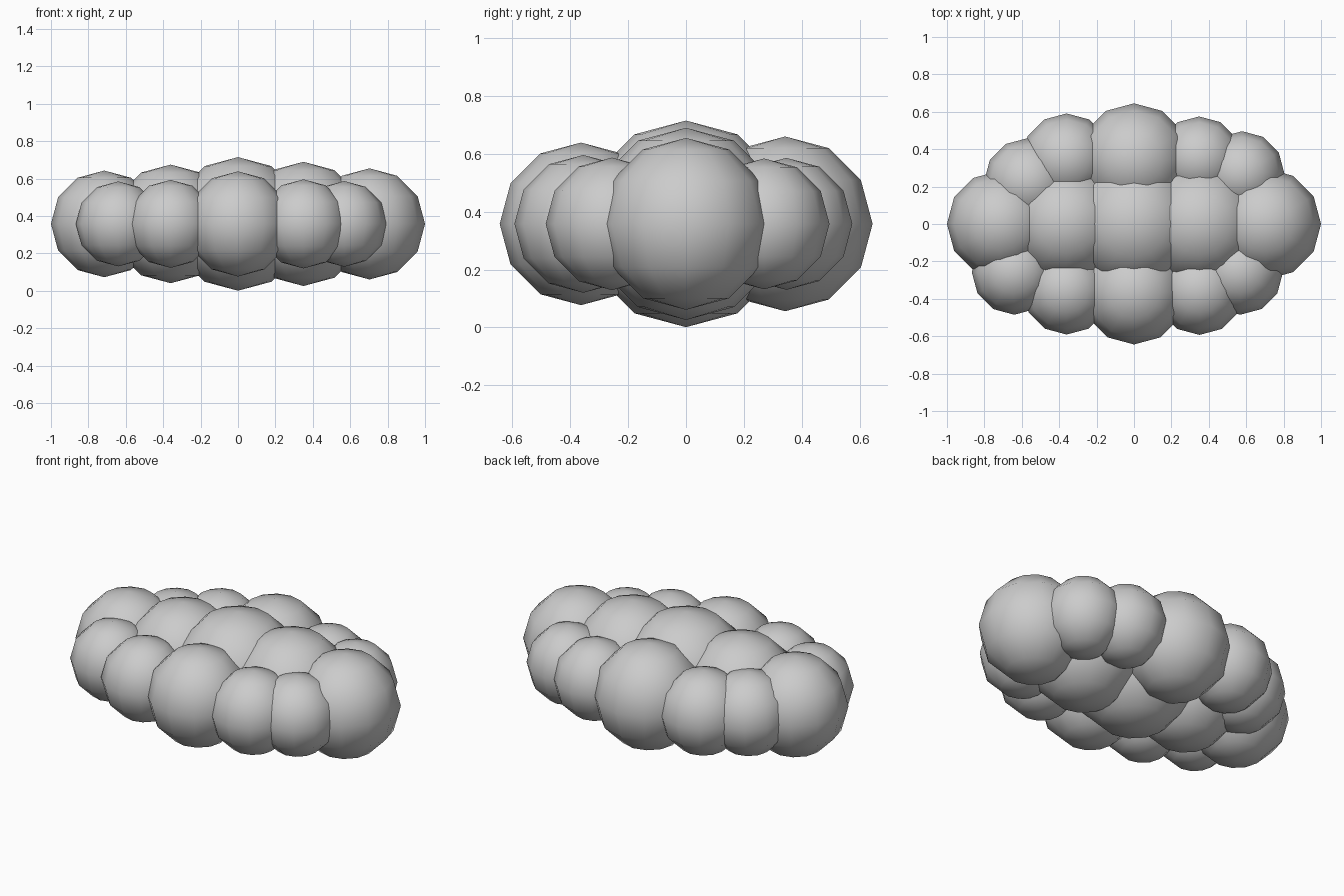
import bpy

# Cloud made of overlapping low-poly, smooth-shaded balls at one height
HEIGHT = 0.358


def puff(name, x, y, r):
    bpy.ops.mesh.primitive_uv_sphere_add(segments=12, ring_count=6, radius=r,
                                         location=(x, y, HEIGHT))
    ob = bpy.context.object
    ob.name = name
    bpy.ops.object.shade_smooth()


# Middle row, left to right
middle = [(-0.715, 0, 0.285), (-0.36, 0, 0.317), (0, 0, 0.357),
          (0.35, 0, 0.332), (0.703, 0, 0.297)]
# Front row, left to right
front = [(-0.64, -0.258, 0.227), (-0.36, -0.356, 0.235), (0, -0.363, 0.281),
         (0.35, -0.355, 0.238), (0.568, -0.256, 0.229)]
# Back row, left to right
back = [(-0.565, 0.222, 0.238), (-0.36, 0.35, 0.241), (0, 0.343, 0.302),
        (0.348, 0.347, 0.228), (0.578, 0.27, 0.226)]

for row, balls in (("middle", middle), ("front", front), ("back", back)):
    for i, (x, y, r) in enumerate(balls):
        puff(f"cloud_puff_{row}_{i + 1}", x, y, r)
